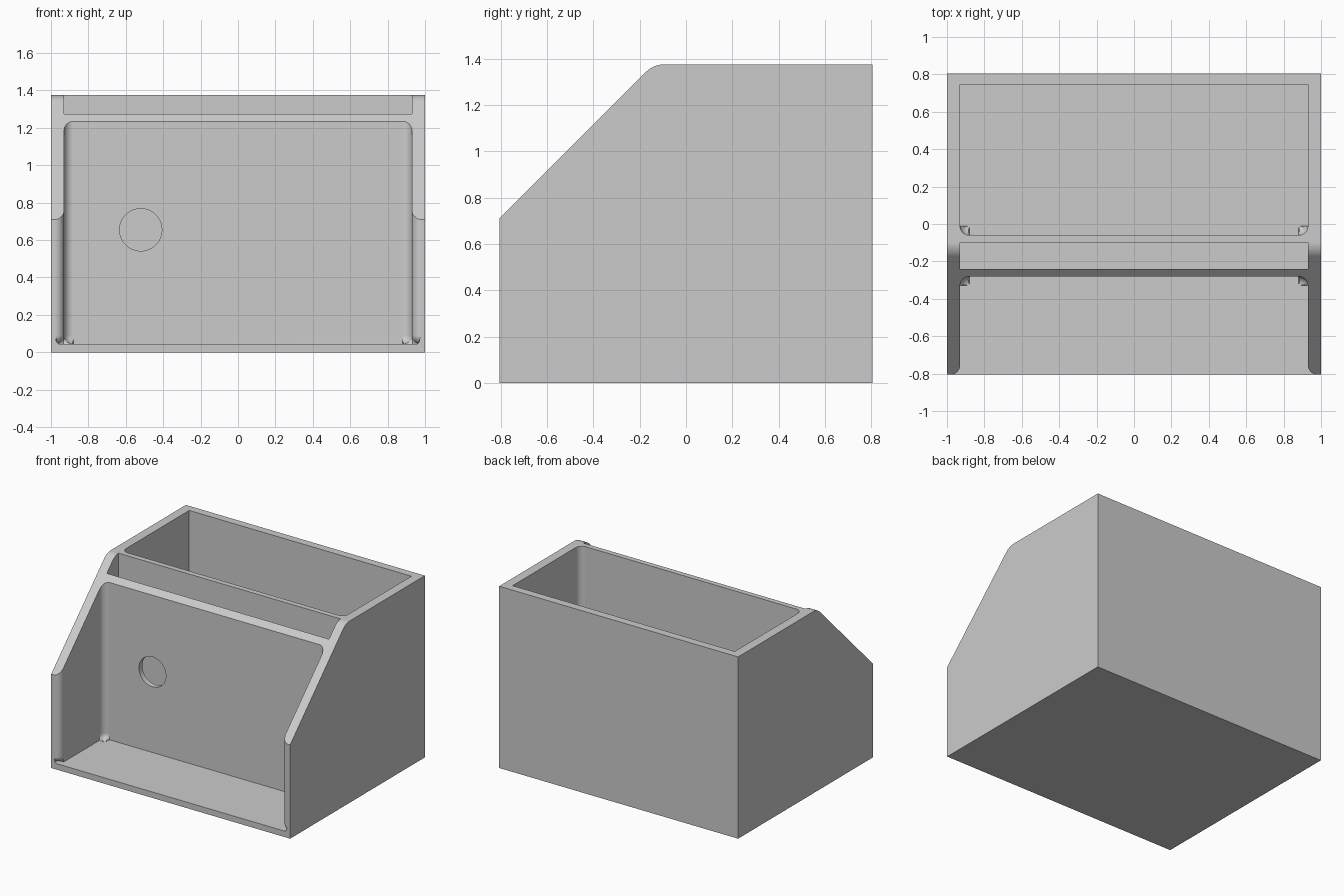
import bpy
import bmesh
from math import sin, cos, pi, radians, tan
from mathutils import Vector

cube = bpy.data.objects.get("Cube")
if cube:
    bpy.data.objects.remove(cube, do_unlink=True)

# Main dimensions
HALF_X, HALF_Y, HEIGHT = 1.0, 0.805, 1.375
INNER_X, FLOOR, FILLET = 0.93, 0.045, 0.045
CAVITY_BACK, SLOT_FRONT, SLOT_BACK = -0.28, -0.24, -0.10
POCKET_FRONT, POCKET_BACK = -0.06, 0.745
ABOVE = HEIGHT + 0.2

grey = bpy.data.materials.new("light_grey")
grey.use_nodes = True
colour = (0.6, 0.6, 0.6, 1.0)
grey.diffuse_color = colour
grey.node_tree.nodes["Principled BSDF"].inputs["Base Color"].default_value = colour


def arc(cx, cy, r, start, end, steps=8):
    """Points on an arc, angles in degrees."""
    angles = [radians(start + (end - start) * i / steps) for i in range(steps + 1)]
    return [(cx + r * cos(a), cy + r * sin(a)) for a in angles]


def prism(name, profile, low, high, place, bevel_rule=None):
    """Extrude a 2D profile; place(u, v, w) maps it into space."""
    bm = bmesh.new()
    ends = [[bm.verts.new(place(u, v, w)) for u, v in profile] for w in (low, high)]
    count = len(profile)
    bm.faces.new(ends[0])
    bm.faces.new(ends[1])
    for i in range(count):
        j = (i + 1) % count
        bm.faces.new((ends[0][i], ends[0][j], ends[1][j], ends[1][i]))
    if bevel_rule:
        edges = [e for e in bm.edges if bevel_rule(e)]
        bmesh.ops.bevel(bm, geom=edges, offset=FILLET, offset_type='OFFSET',
                        segments=8, profile=0.5, affect='EDGES', clamp_overlap=False)
    bmesh.ops.recalc_face_normals(bm, faces=bm.faces)
    mesh = bpy.data.meshes.new(name)
    bm.to_mesh(mesh)
    bm.free()
    mesh.materials.append(grey)
    obj = bpy.data.objects.new(name, mesh)
    bpy.context.collection.objects.link(obj)
    return obj


def upright(u, v, w):
    return Vector((u, v, w))


def sideways(u, v, w):
    return Vector((w, u, v))


def frontal(u, v, w):
    return Vector((u, w, v))


def on_floor(edge):
    return all(abs(v.co.z - FLOOR) < 1e-5 for v in edge.verts)


def mirrored(half):
    """Complete a profile whose points run along the +x side."""
    return half + [(-x, y) for x, y in reversed(half)]


# Housing: side profile with a 45 degree front and a rounded shoulder
round_r = 0.11
shoulder_y = -HALF_Y + HEIGHT - 0.71
centre_y = shoulder_y + round_r * tan(pi / 8)
housing = prism(
    "housing",
    [(-HALF_Y, 0), (HALF_Y, 0), (HALF_Y, HEIGHT)]
    + arc(centre_y, HEIGHT - round_r, round_r, 90, 135) + [(-HALF_Y, 0.71)],
    -HALF_X, HALF_X, sideways)

# Front cavity: rounded at the back, flared where it opens
flare = 0.05
corner = 0.05
cavity = prism(
    "cavity_cutter",
    mirrored([(INNER_X + flare, -1.0)]
             + arc(INNER_X + flare, -HALF_Y + flare, flare, 270, 180)
             + arc(INNER_X - corner, CAVITY_BACK - corner, corner, 0, 90)),
    FLOOR, ABOVE, upright,
    lambda e: on_floor(e) and not all(v.co.y < -0.99 for v in e.verts))

# Narrow slot behind the front panel
slot = prism(
    "slot_cutter",
    mirrored([(INNER_X, SLOT_FRONT), (INNER_X, SLOT_BACK)]),
    FLOOR, ABOVE, upright)

# Rear pocket: rounded along its front wall only
pocket = prism(
    "pocket_cutter",
    mirrored(arc(INNER_X - corner, POCKET_FRONT + corner, corner, 270, 360)
             + [(INNER_X, POCKET_BACK)]),
    FLOOR, ABOVE, upright,
    lambda e: on_floor(e) and all(v.co.y < POCKET_FRONT + corner + 1e-4 for v in e.verts)
    and not (abs(e.verts[0].co.y - e.verts[1].co.y) < 1e-6 and e.verts[0].co.y > POCKET_FRONT + 0.01))

# Round hole through the front panel into the slot
hole = prism("hole_cutter", arc(-0.52, 0.655, 0.113, 0, 360, 48)[:-1],
             CAVITY_BACK - 0.05, SLOT_FRONT + 0.05, frontal)

# Cut every opening, then drop the cutters
bpy.ops.object.select_all(action='DESELECT')
bpy.context.view_layer.objects.active = housing
housing.select_set(True)
for cutter in (cavity, slot, pocket, hole):
    cutter.hide_render = True
    cut = housing.modifiers.new(cutter.name, 'BOOLEAN')
    cut.operation = 'DIFFERENCE'
    cut.solver = 'EXACT'
    cut.object = cutter
    bpy.ops.object.modifier_apply(modifier=cut.name)
    bpy.data.objects.remove(cutter, do_unlink=True)

# Smooth fillets with flat panels
bpy.ops.object.shade_smooth_by_angle(angle=radians(30))
weighted = housing.modifiers.new("flat_panels", 'WEIGHTED_NORMAL')
weighted.keep_sharp = True
